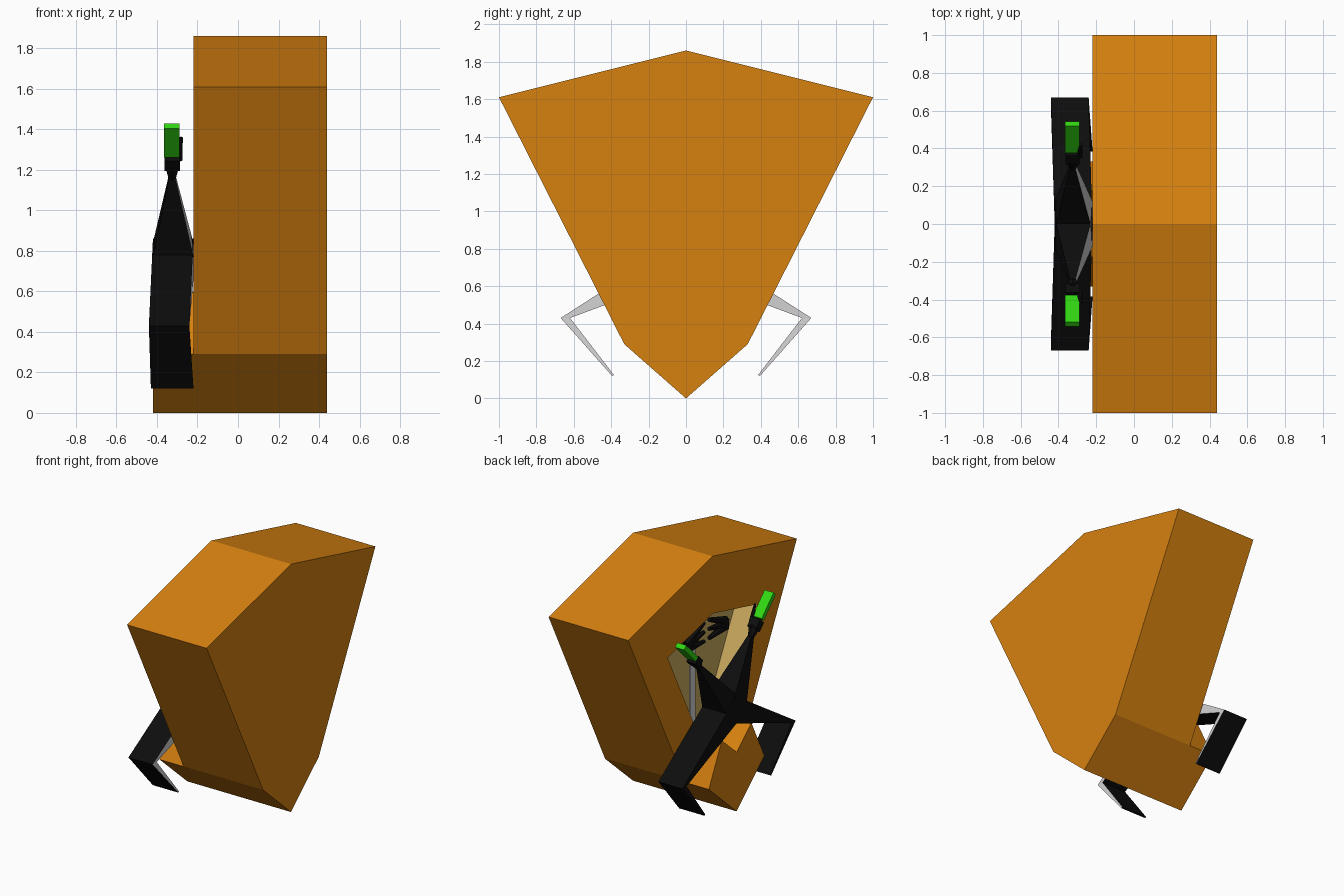
import bpy, bmesh
from math import radians
from mathutils import Vector, Matrix

cube = bpy.data.objects.get("Cube")
if cube:
    bpy.data.objects.remove(cube)


def material(name, r, g, b):
    m = bpy.data.materials.new(name)
    m.use_nodes = True
    m.diffuse_color = (r, g, b, 1)
    m.node_tree.nodes["Principled BSDF"].inputs["Base Color"].default_value = (r, g, b, 1)
    return m


ORANGE = material("orange", .68, .22, .005)
TAN = material("tan", .62, .42, .12)
BLACK = material("black", .004, .004, .004)
GREY = material("light grey", .65, .65, .65)
GREEN = material("green", .03, .68, .006)


def finish(name, bm, *mats):
    bmesh.ops.recalc_face_normals(bm, faces=bm.faces[:])
    mesh = bpy.data.meshes.new(name)
    bm.to_mesh(mesh)
    bm.free()
    for m in mats:
        mesh.materials.append(m)
    ob = bpy.data.objects.new(name, mesh)
    bpy.context.collection.objects.link(ob)
    return ob


# Hull: hexagonal prism with an inset recess and a saddle block at its foot
HEX = [(0, 0), (.33, .29), (1, 1.61), (0, 1.86), (-1, 1.61), (-.33, .29)]
MID = .945
bm = bmesh.new()


def ring(scale, x):
    return [bm.verts.new((x, y * scale, MID + (z - MID) * scale)) for y, z in HEX]


def bridge(a, b, edges=range(6), slot=0):
    for i in edges:
        j = (i + 1) % 6
        bm.faces.new((a[i], a[j], b[j], b[i])).material_index = slot


back, outer, inner, deep = ring(1, .44), ring(1, -.22), ring(.53, -.22), ring(.53, -.05)
saddle_out, saddle_in = ring(1, -.42), ring(.53, -.42)
LOW = (5, 0)
bm.faces.new(back)
bridge(back, outer)
bridge(outer, inner, range(1, 5))
bridge(inner, deep, slot=1)
bm.faces.new(deep).material_index = 1
bridge(saddle_out, saddle_in, LOW)
bridge(outer, saddle_out, LOW)
bridge(inner, saddle_in, LOW)
for i in (1, 5):
    bm.faces.new((outer[i], inner[i], saddle_in[i], saddle_out[i]))
bmesh.ops.delete(bm, geom=[v for v in bm.verts if not v.link_faces], context='VERTS')
finish("hull", bm, ORANGE, TAN)


def box(name, centre, size, mat, tilt=0):
    bm = bmesh.new()
    bmesh.ops.create_cube(bm, size=1)
    bm.transform(Matrix.Translation(centre) @ Matrix.Rotation(tilt, 4, 'X')
                 @ Matrix.Diagonal((*size, 1)))
    return finish(name, bm, mat)


# Limb lofted through sections: (x low, x high, edge point, edge point)
def limb(name, sections, side):
    bm = bmesh.new()
    loops = []
    for x0, x1, p, q in sections:
        corners = [(x0, p), (x1, p), (x1, q), (x0, q)]
        loops.append([bm.verts.new((x, side * c[0], c[1])) for x, c in corners])
    for a, b in zip(loops, loops[1:]):
        for i in range(4):
            j = (i + 1) % 4
            bm.faces.new((a[i], a[j], b[j], b[i]))
    bm.faces.new(loops[0])
    bm.faces.new(loops[-1])
    bmesh.ops.recalc_face_normals(bm, faces=bm.faces[:])
    for f in bm.faces:
        f.normal_update()
        f.material_index = int(f.normal.x > .7)
    finish(name, bm, BLACK, GREY)


def spike(name, start, end, r1, r2):
    a, b = Vector(start), Vector(end)
    bm = bmesh.new()
    bmesh.ops.create_cone(bm, cap_ends=True, segments=6, radius1=r1, radius2=r2,
                          depth=(b - a).length)
    turn = (b - a).to_track_quat('Z', 'Y').to_matrix().to_4x4()
    bm.transform(Matrix.Translation((a + b) / 2) @ turn)
    finish(name, bm, BLACK)


# Rider limbs, hands and held batons on both sides
for side, label in ((1, "back"), (-1, "front")):
    limb(label + "_leg", [(-.42, -.22, (0, .86), (0, .66)),
                          (-.44, -.24, (.67, .43), (.62, .43)),
                          (-.43, -.22, (.395, .12), (.385, .125))], side)
    limb(label + "_arm", [(-.42, -.22, (-.04, .84), (.12, .77)),
                          (-.34, -.31, (.29, 1.18), (.32, 1.16))], side)
    spike(label + "_wrist", (-.325, side * .30, 1.16), (-.325, side * .35, 1.23), .02, .04)
    box(label + "_palm", (-.325, side * .36, 1.24), (.075, .07, .06), BLACK, side * radians(45))
    spike(label + "_thumb", (-.29, side * .36, 1.25), (-.28, side * .42, 1.36), .018, .008)
    box(label + "_baton", (-.327, side * .46, 1.345), (.075, .2, .036), GREEN, side * radians(45))
    # Dark claw grips reaching into the recess
    for k in range(3):
        spike(f"{label}_claw_{k}", (-.16, side * .24, 1.23 + k * .02),
              (-.17, side * .03, 1.22 + k * .07), .032, .015)

# Strip down the middle of the recess
box("recess_strip", (-.053, 0, .92), (.008, .06, .92), GREY)
